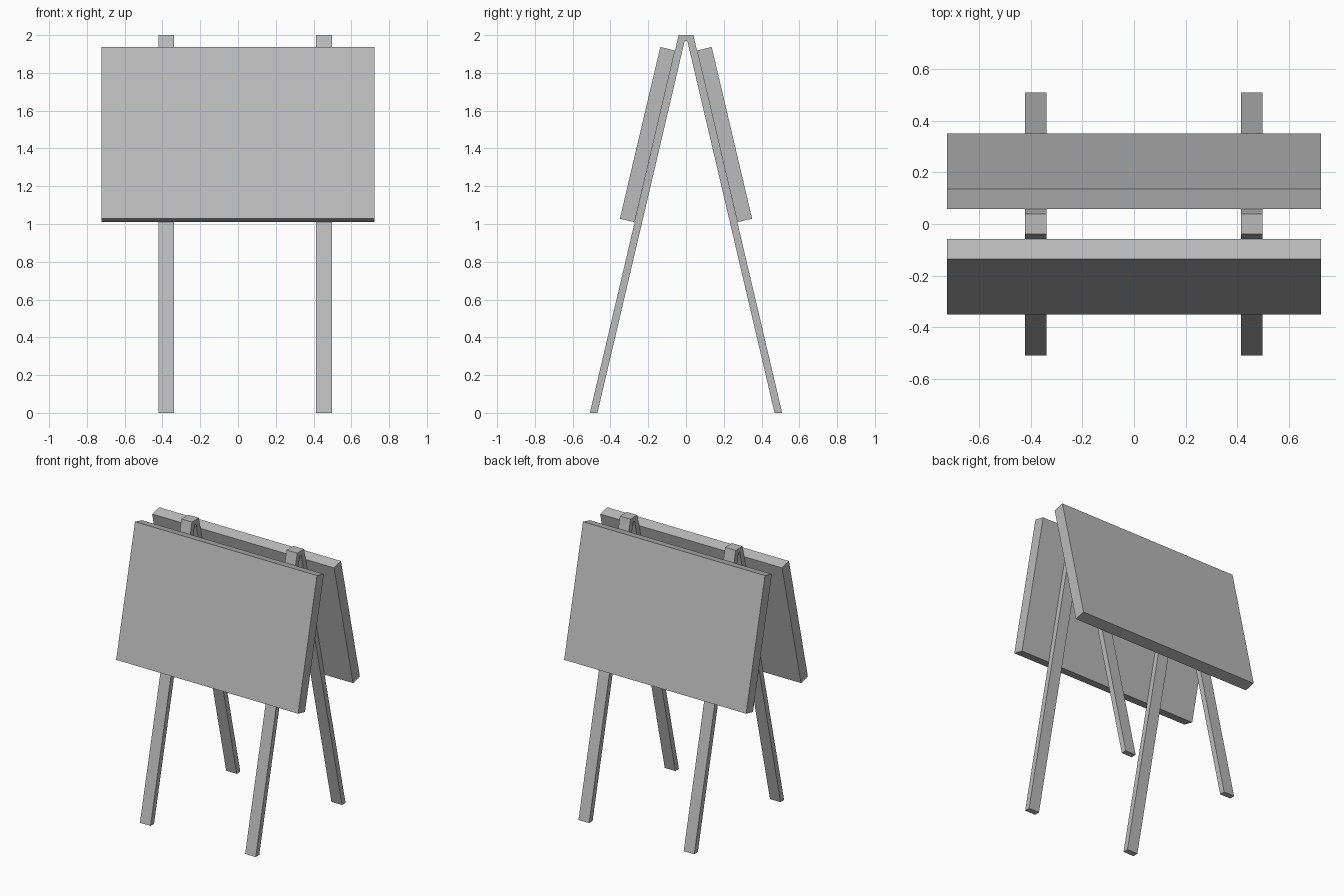
import bpy
import bmesh

cube = bpy.data.objects.get("Cube")
if cube:
    bpy.data.objects.remove(cube, do_unlink=True)

grey = bpy.data.materials.new("plain_grey")
grey.use_nodes = True
colour = (0.5, 0.5, 0.5, 1)
grey.diffuse_color = colour
grey.node_tree.nodes["Principled BSDF"].inputs["Base Color"].default_value = colour


def extrude_profile(name, profile, x_min, x_max):
    """Extrude a closed (y, z) outline along x."""
    bm = bmesh.new()
    face = bm.faces.new([bm.verts.new((x_min, y, z)) for y, z in profile])
    result = bmesh.ops.extrude_face_region(bm, geom=[face])
    moved = [v for v in result["geom"] if isinstance(v, bmesh.types.BMVert)]
    bmesh.ops.translate(bm, verts=moved, vec=(x_max - x_min, 0, 0))
    bmesh.ops.recalc_face_normals(bm, faces=bm.faces)
    mesh = bpy.data.meshes.new(name)
    bm.to_mesh(mesh)
    bm.free()
    mesh.materials.append(grey)
    obj = bpy.data.objects.new(name, mesh)
    bpy.context.collection.objects.link(obj)
    return obj


# Folded leg pairs: an upside-down V with a flat top and a narrow inner notch
half_leg = [(0.039, 2.0), (0.509, 0), (0.469, 0), (0.007, 1.97)]
leg_profile = half_leg + [(-y, z) for y, z in reversed(half_leg)]
for name, x in (("right_leg_pair", -0.38), ("left_leg_pair", 0.455)):
    extrude_profile(name, leg_profile, x - 0.042, x + 0.042)

# Sloping boards resting on the outside of the legs
board_profile = [(0.058, 1.918), (0.136, 1.937), (0.35, 1.028), (0.272, 1.01)]
for name, side in (("front_board", -1), ("back_board", 1)):
    extrude_profile(name, [(side * y, z) for y, z in board_profile], -0.722, 0.722)
